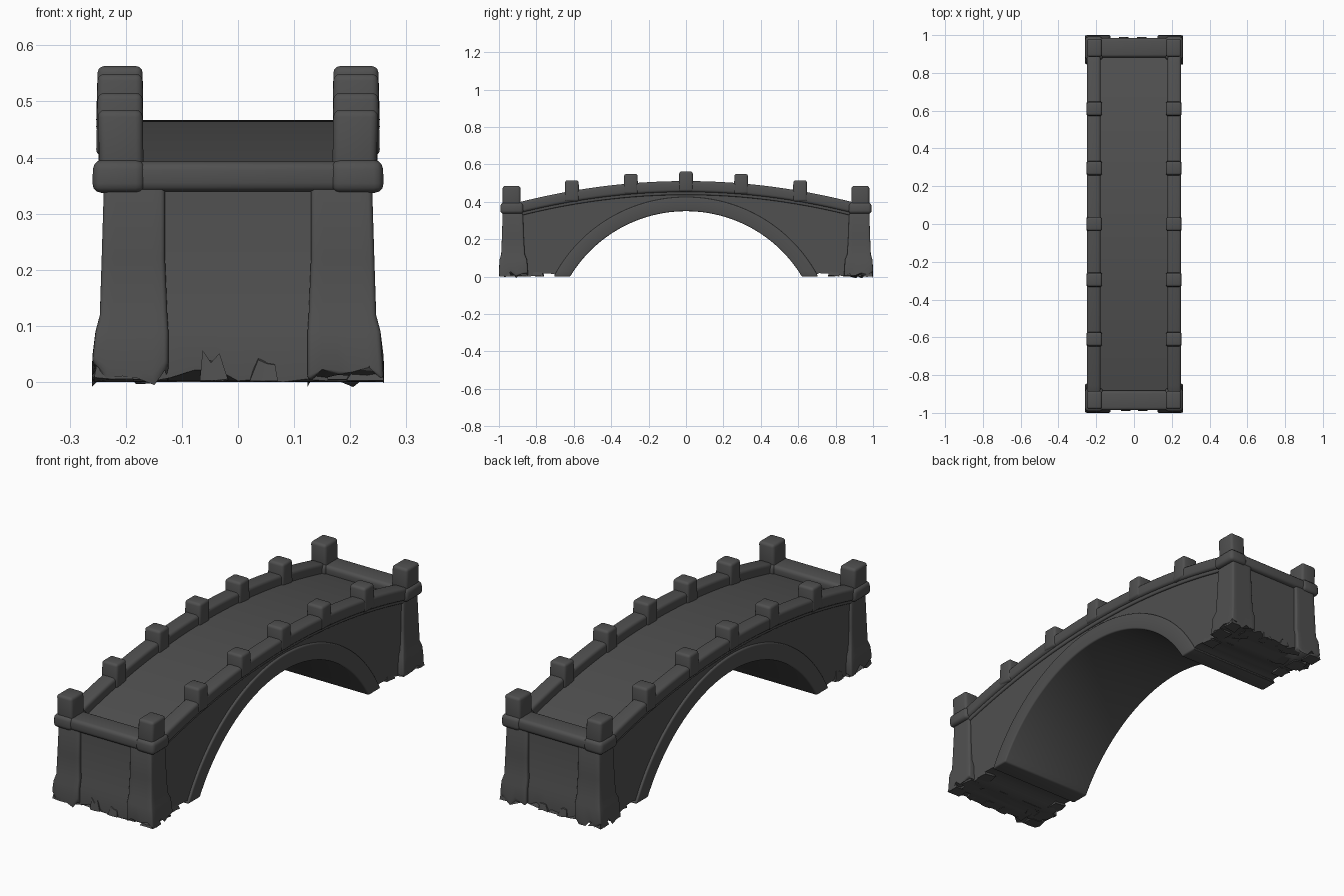
import bpy, bmesh, math, random

if "Cube" in bpy.data.objects:
    bpy.data.objects.remove(bpy.data.objects["Cube"])
random.seed(4)

stone = bpy.data.materials.new("dark grey stone")
stone.diffuse_color = (0.08, 0.08, 0.08, 1)
stone.use_nodes = True
stone.node_tree.nodes["Principled BSDF"].inputs["Base Color"].default_value = stone.diffuse_color


def loft(name, rings, bevel=0.0):
    """Skin a list of equal-length point rings, cap, round the hard edges."""
    bm = bmesh.new()
    vs = [[bm.verts.new(p) for p in r] for r in rings]
    n = len(rings[0])
    for a, b in zip(vs, vs[1:]):
        for i in range(n):
            bm.faces.new((a[i], a[(i + 1) % n], b[(i + 1) % n], b[i]))
    bm.faces.new(vs[0])
    bm.faces.new(vs[-1])
    bmesh.ops.recalc_face_normals(bm, faces=bm.faces)
    if bevel:
        hard = [e for e in bm.edges if e.calc_face_angle(0) > 0.75]
        bmesh.ops.bevel(bm, geom=hard, offset=bevel, segments=3, profile=0.5,
                        affect='EDGES', clamp_overlap=True)
    me = bpy.data.meshes.new(name)
    bm.to_mesh(me)
    bm.free()
    me.materials.append(stone)
    ob = bpy.data.objects.new(name, me)
    bpy.context.collection.objects.link(ob)
    return ob


def strip(name, lo, hi, x0, x1, bevel=0.0):
    """Solid between two (y, z) lines, spanning x0..x1."""
    return loft(name, [[(x0, *l), (x1, *l), (x1, *h), (x0, *h)]
                       for l, h in zip(lo, hi)], bevel)


def rect(x0, x1, y0, y1, z, n=1, rag=0.0):
    """Rectangle ring with n points per side and optional ragged height."""
    c = [(x0, y0), (x1, y0), (x1, y1), (x0, y1)]
    out = []
    for k in range(4):
        a, b = c[k], c[(k + 1) % 4]
        for i in range(n):
            t = i / n
            out.append((a[0] + (b[0] - a[0]) * t, a[1] + (b[1] - a[1]) * t,
                        z + rag * random.random() ** 2))
    return out


def flip(ring, sx, sy):
    return [(x * sx, y * sy, z) for x, y, z in ring]


def crown(y, top):
    return top - 0.142 * y * y


R, CZ = 0.724, -0.374            # arch radius and centre height


def soffit(y):
    return CZ + math.sqrt(max(R * R - y * y, 0)) if abs(y) < 0.62 else 0.0


# spandrel walls and fill
N = 64
ys = [-0.95 + 1.9 * i / N for i in range(N + 1)]
lo = [(y, soffit(y) + 0.015 if abs(y) < 0.62 else 0.02 * random.random()) for y in ys]
strip("bridge_body", lo, [(y, crown(y, 0.458)) for y in ys], -0.23, 0.23)

# raised arch ring, whose underside is the vault
inner, outer = [], []
for i in range(49):
    t = -1 + 2 * i / 48
    a, b = math.radians(58.9) * t, math.radians(62.1) * t
    inner.append((R * math.sin(a), max(0, CZ + R * math.cos(a))))
    outer.append((0.8 * math.sin(b), max(0, CZ + 0.8 * math.cos(b))))
strip("arch_ring", inner, outer, -0.24, 0.24, 0.007)

# walking deck
strip("deck", [(y, crown(y, 0.43)) for y in ys],
      [(y, crown(y, 0.467)) for y in ys], -0.19, 0.19)

# parapet rails with a thin moulding beneath
rys = [-0.9 + 1.8 * i / 40 for i in range(41)]
for sx, side in ((-1, "left"), (1, "right")):
    a, b = sorted((sx * 0.177, sx * 0.249))
    strip("rail_" + side, [(y, crown(y, 0.452)) for y in rys],
          [(y, crown(y, 0.511)) for y in rys], a, b, 0.014)
    a, b = sorted((sx * 0.2, sx * 0.238))
    strip("rail_moulding_" + side, [(y, crown(y, 0.437)) for y in rys],
          [(y, crown(y, 0.47)) for y in rys], a, b, 0.006)

    # small posts along the rail
    for y, top in ((0, 0.563), (0.295, 0.549), (-0.295, 0.549),
                   (0.61, 0.515), (-0.61, 0.515)):
        z0 = crown(y, 0.455)
        loft("rail_post_" + side,
             [rect(*sorted((sx * 0.169, sx * 0.253)), y - 0.039, y + 0.039, z0),
              rect(*sorted((sx * 0.17, sx * 0.25)), y - 0.036, y + 0.036, top)], 0.012)

# both ends
for sy, end in ((-1, "front"), (1, "back")):
    # end wall with flared foot
    loft("end_wall_" + end, [flip(r, 1, sy) for r in (
        rect(-0.16, 0.16, 0.84, 0.982, 0.0, 8, 0.03),
        rect(-0.16, 0.16, 0.84, 0.982, 0.085, 8),
        rect(-0.16, 0.16, 0.84, 0.97, 0.125, 8),
        rect(-0.16, 0.16, 0.84, 0.965, 0.35, 8))])
    # beam across the end
    loft("end_beam_" + end, [flip(r, 1, sy) for r in (
        rect(-0.22, 0.22, 0.882, 0.986, 0.339), rect(-0.22, 0.22, 0.882, 0.986, 0.393))], 0.016)
    for sx in (-1, 1):
        # corner pillar with flared foot
        loft("corner_pillar_" + end, [flip(r, sx, sy) for r in (
            rect(0.124, 0.26, 0.845, 1.0, 0.0, 5, 0.04),
            rect(0.124, 0.254, 0.85, 0.997, 0.09, 5),
            rect(0.126, 0.246, 0.862, 0.988, 0.12, 5),
            rect(0.13, 0.243, 0.868, 0.984, 0.22, 5),
            rect(0.13, 0.239, 0.872, 0.98, 0.35, 5))], 0.008)
        # corner block of the beam
        loft("corner_block_" + end, [flip(r, sx, sy) for r in (
            rect(0.165, 0.26, 0.868, 0.993, 0.337),
            rect(0.165, 0.258, 0.87, 0.991, 0.396))], 0.017)
        # end post
        loft("end_post_" + end, [flip(r, sx, sy) for r in (
            rect(0.168, 0.246, 0.885, 0.98, 0.36),
            rect(0.17, 0.25, 0.885, 0.98, 0.485))], 0.013)
        # broken stone at the foot of the pillar and wall
        for cx, cy, s in ((0.225, 0.97, 0.035), (0.22, 0.88, 0.035),
                          (0.05, 0.965, 0.025), (0.205, 0.79, 0.03)):
            cx += random.uniform(-0.01, 0.01)
            x1, y1 = min(cx + s, 0.26), min(cy + s, 0.998)
            loft("foot_rubble_" + end, [flip(r, sx, sy) for r in (
                rect(cx - s, x1, cy - s, y1, 0.0, 2, 0.01),
                rect(cx - s * 0.4, x1 - s * 0.2, cy - s * 0.5, y1 - s * 0.2,
                     0.03, 2, 0.03))])

# smooth shading, keeping crisp edges
for ob in bpy.context.collection.objects:
    ob.select_set(True)
    bpy.context.view_layer.objects.active = ob
bpy.ops.object.shade_smooth_by_angle(angle=math.radians(42))
